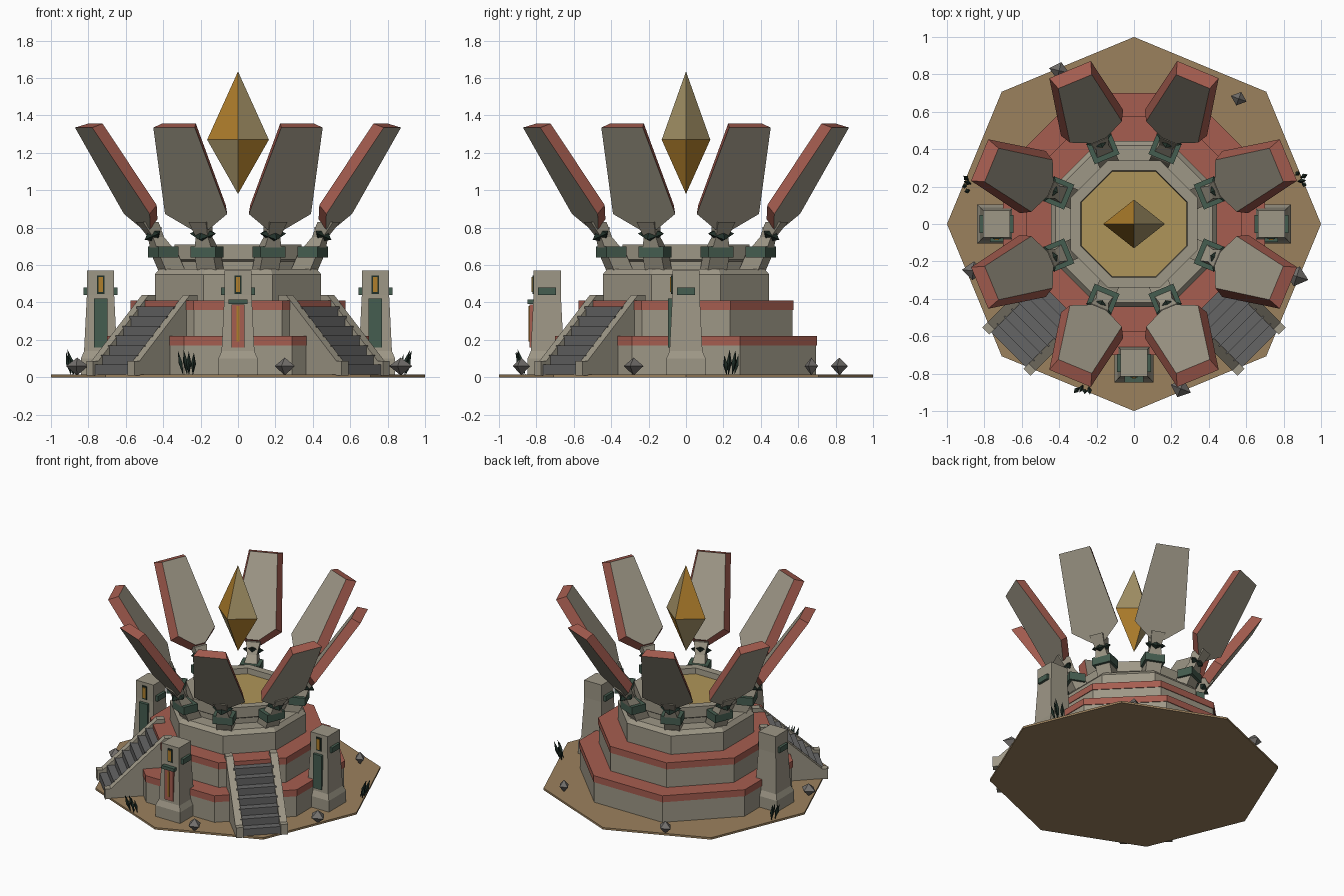
import bpy, bmesh, random
from math import sin, cos, pi, radians
from mathutils import Vector, Matrix

if "Cube" in bpy.data.objects:
    bpy.data.objects.remove(bpy.data.objects["Cube"])

random.seed(4)


def material(name, r, g, b):
    m = bpy.data.materials.new(name)
    m.diffuse_color = (r, g, b, 1)
    m.use_nodes = True
    m.node_tree.nodes["Principled BSDF"].inputs["Base Color"].default_value = m.diffuse_color
    return m


STONE = material("stone", .34, .31, .24)
RED = material("red_trim", .38, .11, .08)
SAND = material("sand", .33, .22, .11)
FLOOR = material("gold_floor", .43, .30, .10)
GOLD = material("gold", .43, .21, .025)
PALE = material("pale_gold", .36, .28, .13)
GREEN = material("green", .06, .11, .08)
DARK = material("dark_green", .015, .03, .022)
SLATE = material("slate", .13, .13, .13)
ROCK = material("rock", .17, .16, .15)


def loft(name, rings, mat, side_mat=None, M=None, cap=True):
    """Skin equal-length rings of points; caps use mat, sides use side_mat."""
    bm = bmesh.new()
    rows = [[bm.verts.new(p) for p in ring] for ring in rings]
    n = len(rows[0])
    for a, b in zip(rows, rows[1:]):
        for i in range(n):
            f = bm.faces.new((a[i], a[(i + 1) % n], b[(i + 1) % n], b[i]))
            f.material_index = 1 if side_mat else 0
    if cap:
        bm.faces.new(rows[0][::-1])
        bm.faces.new(rows[-1])
    bmesh.ops.recalc_face_normals(bm, faces=bm.faces)
    me = bpy.data.meshes.new(name)
    bm.to_mesh(me)
    bm.free()
    me.materials.append(mat)
    if side_mat:
        me.materials.append(side_mat)
    ob = bpy.data.objects.new(name, me)
    bpy.context.collection.objects.link(ob)
    if M:
        ob.matrix_world = M
    return ob


def octagon(apothem, z):
    r = apothem / cos(pi / 8)
    return [(r * cos(pi / 8 + k * pi / 4), r * sin(pi / 8 + k * pi / 4), z) for k in range(8)]


def rect(hx, hy, z, cx=0, cy=0):
    return [(cx + sx * hx, cy + sy * hy, z) for sx, sy in ((-1, -1), (1, -1), (1, 1), (-1, 1))]


def box(name, x, y, z, mat, M=None):
    cx, cy = sum(x) / 2, sum(y) / 2
    hx, hy = (x[1] - x[0]) / 2, (y[1] - y[0]) / 2
    return loft(name, [rect(hx, hy, k, cx, cy) for k in z], mat, M=M)


def gem(name, rx, ry, zs, mat, M=None):
    """Four-sided double pyramid with zs = bottom, waist, top."""
    bm = bmesh.new()
    w = [bm.verts.new(p) for p in ((rx, 0, zs[1]), (0, ry, zs[1]), (-rx, 0, zs[1]), (0, -ry, zs[1]))]
    lo, hi = bm.verts.new((0, 0, zs[0])), bm.verts.new((0, 0, zs[2]))
    for i in range(4):
        bm.faces.new((w[i], w[(i + 1) % 4], hi))
        bm.faces.new((w[(i + 1) % 4], w[i], lo))
    me = bpy.data.meshes.new(name)
    bm.to_mesh(me)
    bm.free()
    me.materials.append(mat)
    ob = bpy.data.objects.new(name, me)
    bpy.context.collection.objects.link(ob)
    if M:
        ob.matrix_world = M
    return ob


def turn(deg):
    return Matrix.Rotation(radians(deg), 4, 'Z')


# ground plate
loft("ground_plate", [[(cos(k * pi / 4), sin(k * pi / 4), z) for k in range(8)] for z in (0, .015)], SAND)

# stepped octagonal base
for i, (ap, z0, z1, z2) in enumerate(((.70, .01, .17, .22), (.575, .21, .36, .41))):
    loft(f"tier_{i+1}_wall", [octagon(ap - .005, z0), octagon(ap - .005, z1)], STONE)
    loft(f"tier_{i+1}_trim", [octagon(ap, z1), octagon(ap, z2)], RED)
loft("tier_3", [octagon(.445, .40), octagon(.445, .55), octagon(.42, .58)], STONE)
loft("altar_ring", [octagon(a, z) for a, z in
                    ((.325, .57), (.325, .62), (.34, .63), (.34, .71), (.285, .71), (.28, .66))], STONE)
loft("altar_floor", [octagon(.282, .655), octagon(.282, .668)], FLOOR)

# floating crystal with alternating facets
crystal = gem("crystal", .165, .13, (.98, 1.27, 1.635), GOLD)
crystal.data.materials.append(PALE)
for f in crystal.data.polygons:
    f.material_index = int((f.center.x > 0) == (f.center.z > 1.27))

# petals with their arms, cuffs and joints
lean = radians(33.7)
up = Vector((sin(lean), 0, cos(lean)))
inward = Vector((-cos(lean), 0, sin(lean)))
foot = Vector((.53, 0, .79))


def petal_ring(half, depth):
    pts = [(u, t) for u, t in half] + [(u, -t) for u, t in reversed(half)]
    return [foot + up * u + inward * depth + Vector((0, t, 0)) for u, t in pts]


for k in range(8):
    M = turn(22.5 + 45 * k)
    loft("petal", [petal_ring(((0, .05), (.1, .18), (.655, .12)), 0),
                   petal_ring(((.02, .04), (.11, .15), (.635, .097)), .07)], STONE, RED, M)
    loft("petal_arm", [rect(.055, .055, .52, .36), rect(.055, .055, .66, .425),
                       rect(.032, .035, .75, .475), rect(.045, .05, .83, .525)], STONE, M=M)
    box("arm_cuff", (.375, .49), (-.072, .072), (.64, .70), GREEN, M)
    gem("arm_joint", .06, .075, (-.045, .01, .045), DARK,
        M @ Matrix.Translation((.485, 0, .76)) @ Matrix.Rotation(lean, 4, 'Y'))

# pillars at front, left and right
for i, (px, py) in enumerate(((0, -.742), (-.735, 0), (.735, 0))):
    M = Matrix.Translation((px, py, 0))
    loft("pillar", [rect(h, h, z) for h, z in
                    ((.105, .01), (.105, .10), (.088, .14), (.073, .44), (.073, .57))], STONE, M=M)
    for s in (-1, 1):
        box("pillar_clip", sorted((s * .065, s * .092)), (-.048, .048), (.44, .48), GREEN, M)
    box("window_frame", (-.02, .02), (-.08, -.06), (.445, .545), DARK, M)
    box("window_light", (-.012, .012), (-.085, -.06), (.455, .535), GOLD, M)
    box("pillar_panel", (-.036, .036), (-.095, -.06), (.16, .42 if i else .39), GREEN if i else RED, M)
    if not i:
        box("banner_stripe", (-.008, .008), (-.099, -.06), (.19, .38), GOLD, M)
        box("banner_bar", (-.052, .052), (-.105, -.06), (.393, .417), GREEN, M)


# staircases on the two front diagonals
def extrude(name, profile, y0, y1, mat, M):
    return loft(name, [[(r, y, z) for r, z in profile] for y in (y0, y1)], mat, M=M)


steps = [(.95, .01)]
for j in range(7):
    r = .95 - j * .054
    steps += [(r, .015 + (j + 1) * .052), (r - .054, .015 + (j + 1) * .052)]
steps += [(.55, steps[-1][1]), (.55, .01)]
rail = [(.965, .01), (.965, .088), (.925, .088), (.545, .44), (.49, .44), (.49, .01)]
for deg in (-45, -135):
    M = turn(deg)
    extrude("stairs", steps, -.14, .14, SLATE, M)
    for s in (-1, 1):
        extrude("stair_rail", rail, s * .13, s * .182, STONE, M)

# scattered rocks
for x, y, r in ((-.40, .82, .055), (.56, .67, .045), (-.86, -.25, .06), (.87, -.28, .065), (.25, -.88, .058)):
    gem("rock", r, r * .85, (-.045, .005, .05), ROCK,
        Matrix.Translation((x, y, .055)) @ turn(random.uniform(-25, 25)))

# spiky plants leaning outward
for x, y in ((-.89, .21), (.89, .24), (-.27, -.88)):
    for j in range(4):
        lean_dir = Vector((x, y, 0)).normalized()
        side = Vector((-lean_dir.y, lean_dir.x, 0))
        base = Vector((x, y, .01)) + side * (j - 1.5) * .016 - lean_dir * .02 * (j % 2)
        tip = lean_dir * random.uniform(.02, .05) + side * (j - 1.5) * .012 + Vector((0, 0, random.uniform(.10, .145)))
        M = Matrix.Translation(base) @ tip.to_track_quat('Z', 'Y').to_matrix().to_4x4()
        gem("plant_spike", .014, .014, (0, tip.length * .5, tip.length), DARK, M)
